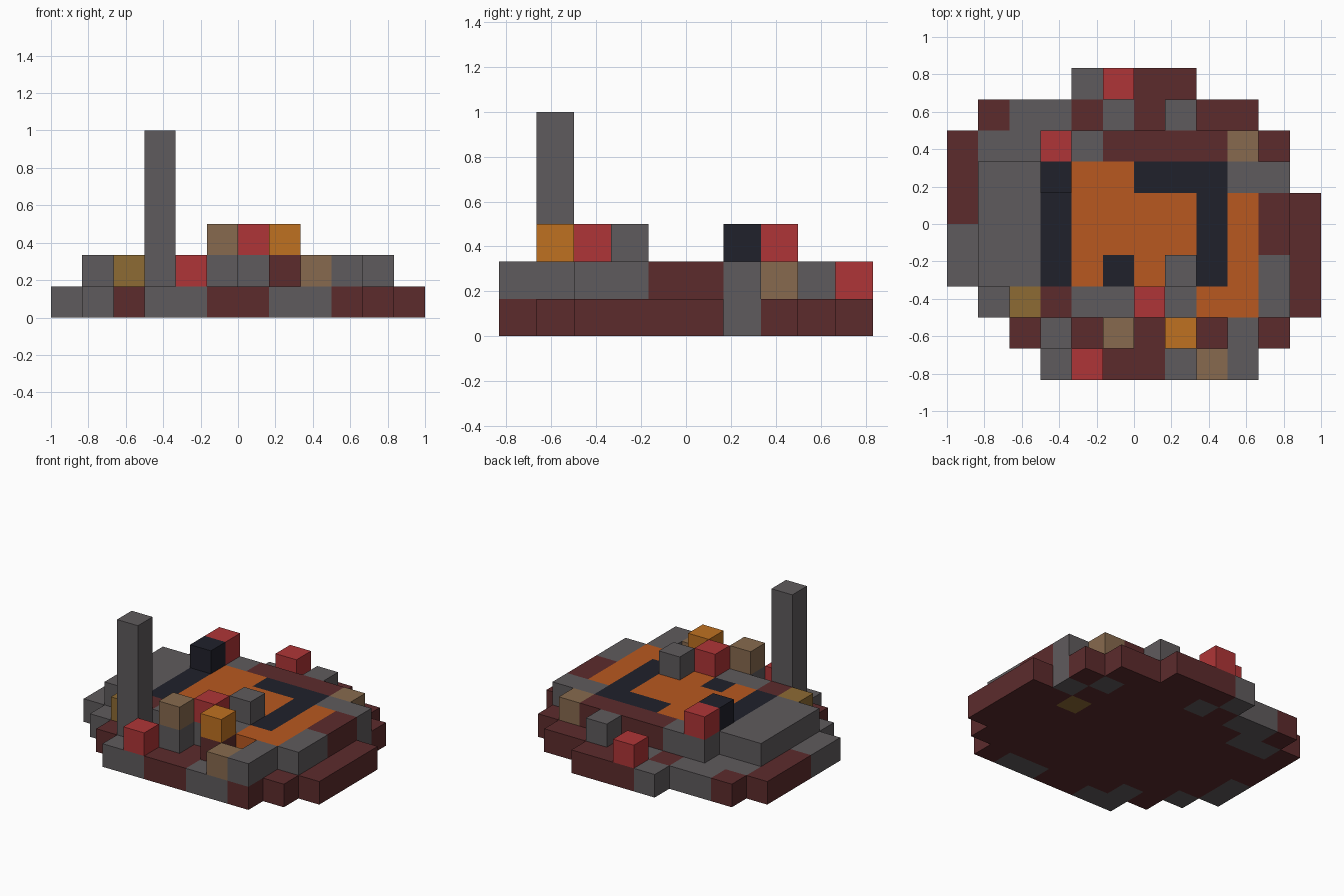
import bpy
import bmesh

cube = bpy.data.objects.get("Cube")
if cube:
    bpy.data.objects.remove(cube, do_unlink=True)

UNIT = 1 / 6  # side of one block
COLS, ROWS = 12, 10


def linear(hex_code):
    channels = [c / 255 for c in bytes.fromhex(hex_code)]
    return [c / 12.92 if c < 0.04 else ((c + 0.055) / 1.055) ** 2.4 for c in channels] + [1]


# Palette: one letter per block colour
PALETTE = {
    "g": ("stone_grey", "5F5B5D"),
    "m": ("dark_maroon", "5C2B2C"),
    "r": ("brick_red", "AF3537"),
    "t": ("tan_clay", "876A4E"),
    "y": ("mustard", "8D6B34"),
    "a": ("amber", "BF7121"),
    "o": ("burnt_orange", "B85820"),
    "n": ("dark_navy", "20212B"),
}
LETTERS = list(PALETTE)
MATERIALS = []
for label, code in PALETTE.values():
    mat = bpy.data.materials.new(label)
    mat.use_nodes = True
    mat.diffuse_color = linear(code)
    mat.node_tree.nodes["Principled BSDF"].inputs["Base Color"].default_value = linear(code)
    MATERIALS.append(mat)

# Floor plans, back row first
FOUNDATION = """
....gmmm....
.mggmgmmmm..
mggmmmmmmgm.
mmmmmmmmmmg.
mmmmmmmmmymm
gmmmmmmmmmmm
gmmmmmmmmmmm
.gmmmmmmmmmm
..mgmmmmmmm.
...ggmmggm..
"""
TERRACE = """
.....r......
.......g....
...ggmmmmt..
.ggnoonnngg.
.ggnoooonom.
.ggnoooonom.
.ggnonognog.
..ymggggoog.
...g.g.m.g..
....r...tg..
"""
RUBBLE = """
............
............
...r........
...n........
............
............
.......g....
......r.....
.....t.a....
............
"""
PILLAR = (3, 1)  # column and row of the tall pillar


def read_plan(plan, level):
    return {(x, ROWS - 1 - r, level): letter
            for r, line in enumerate(plan.split())
            for x, letter in enumerate(line) if letter != "."}


parts = {
    "foundation": read_plan(FOUNDATION, 0),
    "terrace_floor": read_plan(TERRACE, 1),
    "loose_blocks": read_plan(RUBBLE, 2),
    "tall_pillar": {(*PILLAR, z): "g" for z in range(2, 6)},
}
solid = set().union(*parts.values())


def build_part(name, cells):
    """Make one mesh from blocks, keeping only the exposed faces."""
    bm = bmesh.new()
    verts = {}

    def corner(p):
        if p not in verts:
            verts[p] = bm.verts.new(((p[0] - COLS / 2) * UNIT,
                                     (p[1] - ROWS / 2) * UNIT, p[2] * UNIT))
        return verts[p]

    for cell, letter in cells.items():
        for axis in range(3):
            u, v = (axis + 1) % 3, (axis + 2) % 3
            for side in (0, 1):
                beside = list(cell)
                beside[axis] += 2 * side - 1
                if tuple(beside) in solid:
                    continue
                loop = []
                for du, dv in ((0, 0), (1, 0), (1, 1), (0, 1)):
                    p = list(cell)
                    p[axis] += side
                    p[u] += du
                    p[v] += dv
                    loop.append(corner(tuple(p)))
                face = bm.faces.new(loop if side else loop[::-1])
                face.material_index = LETTERS.index(letter)
    mesh = bpy.data.meshes.new(name)
    bm.to_mesh(mesh)
    bm.free()
    for mat in MATERIALS:
        mesh.materials.append(mat)
    bpy.context.collection.objects.link(bpy.data.objects.new(name, mesh))


for part_name, part_cells in parts.items():
    build_part(part_name, part_cells)
